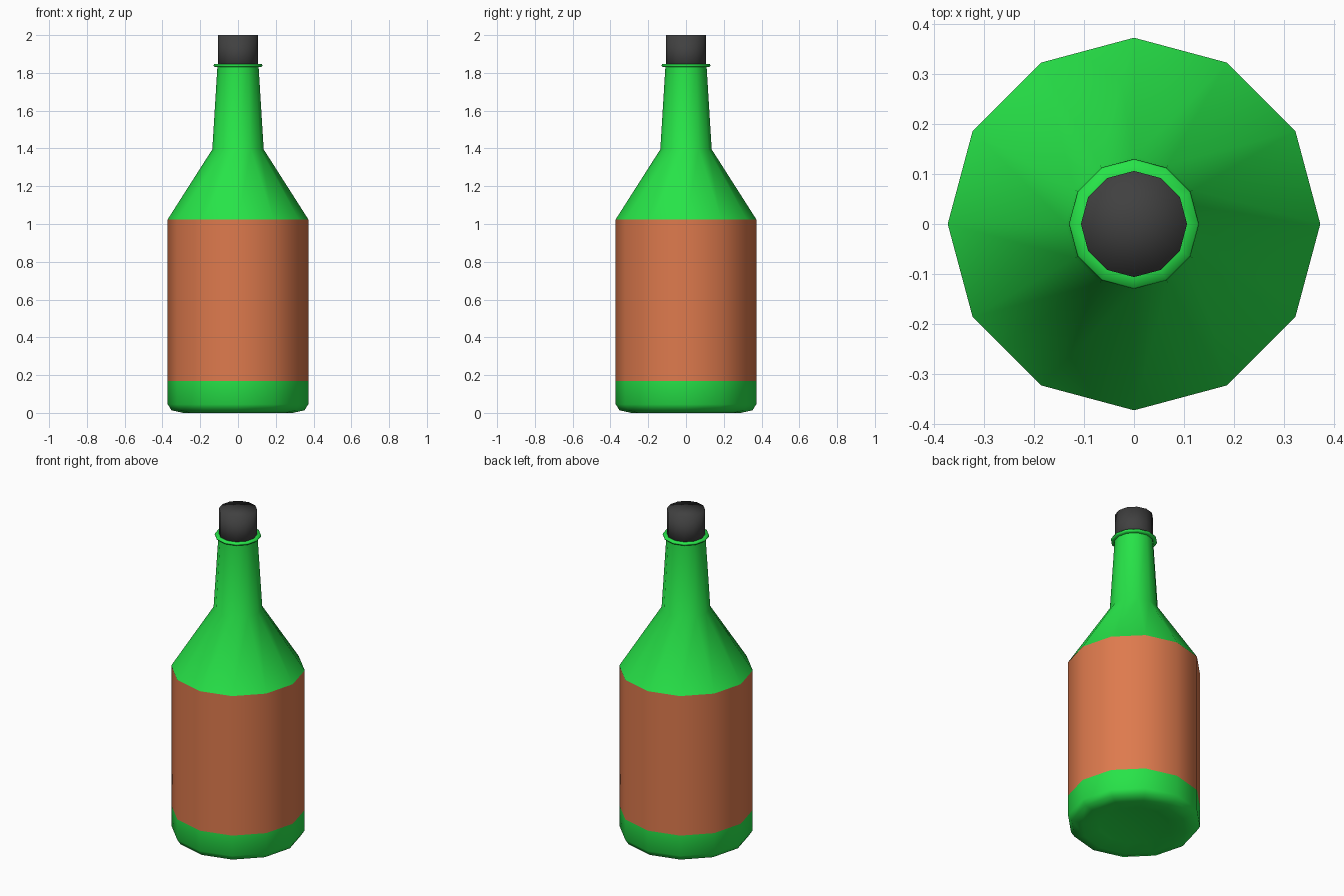
import bpy, bmesh
from math import cos, sin, tau

cube = bpy.data.objects.get("Cube")
if cube:
    bpy.data.objects.remove(cube)

SIDES = 12
LABEL_LOW, LABEL_HIGH = 0.17, 1.025


def material(name, colour):
    mat = bpy.data.materials.new(name)
    mat.use_nodes = True
    mat.diffuse_color = colour
    mat.node_tree.nodes["Principled BSDF"].inputs["Base Color"].default_value = colour
    return mat


def lathe(name, profile, materials, sharp_heights=()):
    """Spin (radius, z) points around z; a zero radius closes to a point."""
    bm = bmesh.new()
    rings = []
    for r, z in profile:
        count = SIDES if r else 1
        rings.append([bm.verts.new((r * cos(tau * i / SIDES), r * sin(tau * i / SIDES), z))
                      for i in range(count)])
    for low, high in zip(rings, rings[1:]):
        for i in range(SIDES):
            j = (i + 1) % SIDES
            corners = [low[i % len(low)], low[j % len(low)],
                       high[j % len(high)], high[i % len(high)]]
            bm.faces.new(list(dict.fromkeys(corners)))
    bmesh.ops.recalc_face_normals(bm, faces=bm.faces)
    for face in bm.faces:
        face.smooth = True
        middle = face.calc_center_median().z
        if len(materials) > 1 and LABEL_LOW < middle < LABEL_HIGH:
            face.material_index = 1
    # Crisp horizontal edges at the chosen heights
    for edge in bm.edges:
        if any(all(abs(v.co.z - h) < 0.001 for v in edge.verts) for h in sharp_heights):
            edge.smooth = False
    mesh = bpy.data.meshes.new(name)
    bm.to_mesh(mesh)
    bm.free()
    for mat in materials:
        mesh.materials.append(mat)
    obj = bpy.data.objects.new(name, mesh)
    bpy.context.collection.objects.link(obj)
    return obj


green = material("green glass", (0.02, 0.77, 0.065, 1))
orange = material("orange label", (0.73, 0.195, 0.075, 1))
charcoal = material("charcoal stopper", (0.052, 0.052, 0.052, 1))

# Bottle from the shallow hollow base up to the neck, with the label band
lathe("bottle_body", [
    (0, 0.025), (0.2, 0.018), (0.29, 0.0), (0.352, 0.014), (0.372, 0.045),
    (0.372, LABEL_LOW), (0.372, LABEL_HIGH), (0.136, 1.395), (0.109, 1.835),
], [green, orange], (LABEL_LOW, LABEL_HIGH))

# Thin ring around the mouth
lathe("mouth_ring", [
    (0.1, 1.83), (0.122, 1.83), (0.13, 1.838), (0.127, 1.846), (0.1, 1.846),
], [green])

# Stopper
lathe("stopper", [(0, 1.8), (0.106, 1.8), (0.106, 2.0), (0, 2.0)], [charcoal])
